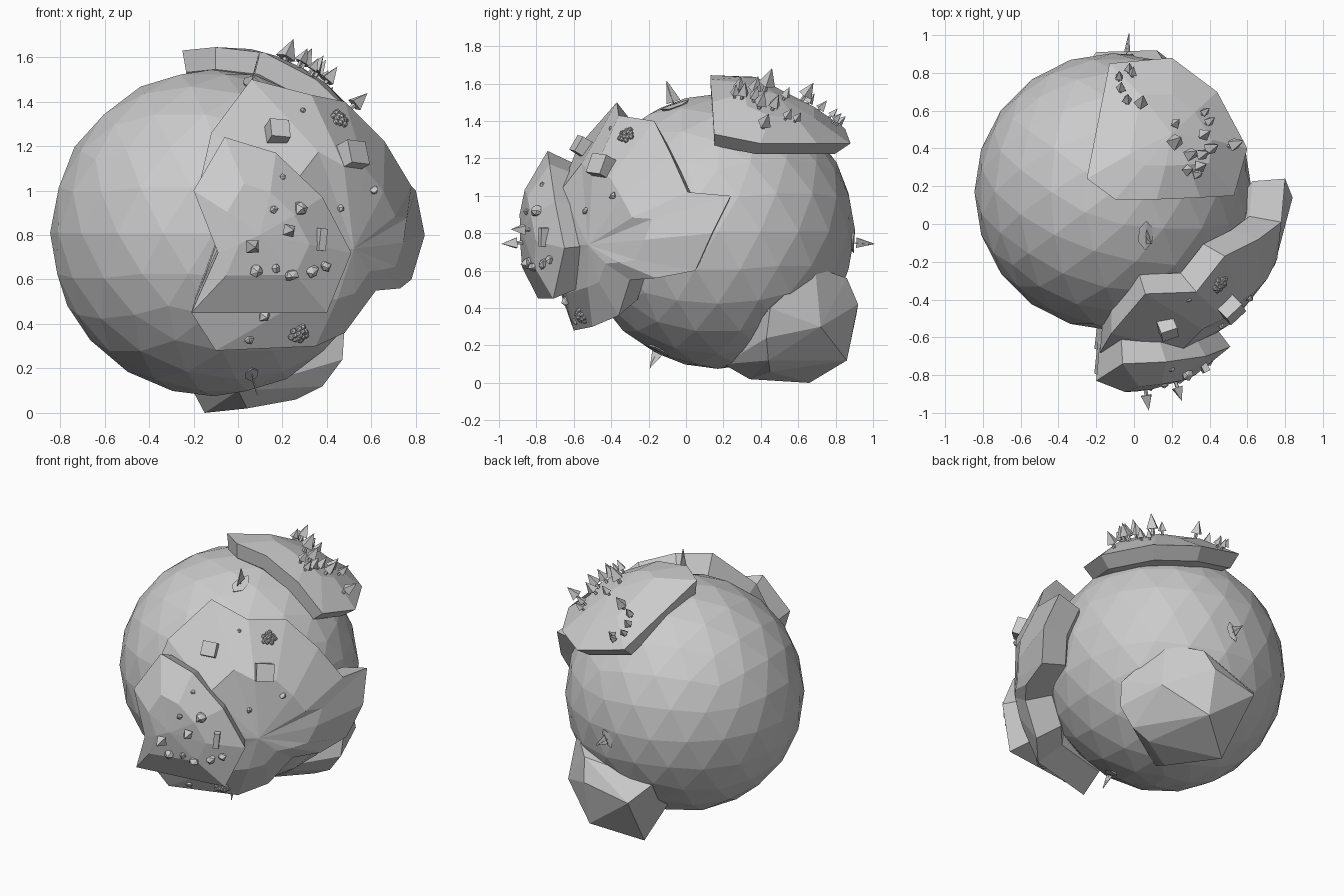
import bpy, bmesh, math, random
from mathutils import Vector, Matrix
from mathutils.bvhtree import BVHTree

if "Cube" in bpy.data.objects:
    bpy.data.objects.remove(bpy.data.objects["Cube"])

random.seed(4)
C = Vector((-0.11, 0.17, 0.81))   # globe centre
land_bvh = []


def finish(bm, name, land=False):
    bmesh.ops.recalc_face_normals(bm, faces=bm.faces)
    if land:
        land_bvh.append(BVHTree.FromBMesh(bm))
    me = bpy.data.meshes.new(name)
    bm.to_mesh(me)
    bm.free()
    ob = bpy.data.objects.new(name, me)
    bpy.context.collection.objects.link(ob)
    return ob


def slab(name, outline, radius, inner, centre):
    """Raised land plate: outline, half-way ring and centre, with walls sunk into the globe."""
    bm = bmesh.new()
    pts = [Vector(p) - C for p in outline]
    mid = (Vector(centre) - C).normalized() * radius
    rings = [[p * inner for p in pts], pts,
             [((p + mid) / 2).normalized() * radius for p in pts]]
    rings = [[bm.verts.new(C + p) for p in r] for r in rings]
    top = bm.verts.new(C + mid)
    low = bm.verts.new(C + mid * 0.6)
    n = len(pts)
    for i in range(n):
        j = (i + 1) % n
        bm.faces.new((rings[0][i], rings[0][j], rings[1][j], rings[1][i]))
        bm.faces.new((rings[1][i], rings[1][j], rings[2][j], rings[2][i]))
        bm.faces.new((rings[2][i], rings[2][j], top))
        bm.faces.new((rings[0][j], rings[0][i], low))
    finish(bm, name, True)


# Ocean globe
bm = bmesh.new()
bmesh.ops.create_icosphere(bm, subdivisions=3, radius=0.735, matrix=Matrix.Translation(C))
finish(bm, "ocean_globe", True)

# Land plates
slab("north_land", [(-.10, .13, 1.645), (-.25, .24, 1.63), (-.13, .85, 1.36),
                    (.20, .88, 1.28), (.44, .70, 1.28), (.60, .40, 1.28), (.53, .15, 1.33),
                    (.35, .14, 1.50), (.12, .13, 1.62)], 0.855, 0.88, (.2, .48, 1.55))
slab("front_land", [(.06, -.37, 1.50), (.33, -.36, 1.43), (.48, -.17, 1.40), (.66, -.08, 1.22),
                    (.78, .01, 1.02), (.80, .24, 1.0), (.84, .14, .80), (.78, .05, .60), (.73, -.16, .56),
                    (.62, -.30, .55), (.48, -.36, .36), (.35, -.50, .30), (-.10, -.60, .28),
                    (-.21, -.66, .45), (-.10, -.70, .75), (-.18, -.68, 1.0), (-.12, -.58, 1.26)],
     0.94, 0.81, (.5, -.5, .74))
slab("front_plateau", [(-.06, -.74, 1.24), (.17, -.73, 1.17), (.38, -.70, .97), (.51, -.65, .72),
                       (.40, -.71, .45), (-.21, -.79, .45), (-.09, -.87, .72), (-.20, -.83, 1.0)],
     1.065, 0.83, (.1, -.88, .8))

# Rocky southern land
bm = bmesh.new()
for p in [(.48, .45, .40), (.47, .43, .24), (.38, .44, .12), (.26, .45, .06), (.04, .34, .02),
          (-.15, .66, 0), (.12, .86, .12), (.12, .92, .42), (.16, .86, .56), (.33, .69, .62),
          (-.20, .91, .36), (-.31, .77, .48), (-.31, .60, .30), (.38, .72, .30), (0, .2, .1),
          (0, .4, .4)]:
    bm.verts.new(p)
bmesh.ops.convex_hull(bm, input=bm.verts)
finish(bm, "south_land", True)


def ground(view, a, b):
    """Land point seen from the front (x, z), the back (x, z) or the top (x, y)."""
    o, d = {"front": ((a, -3, b), (0, 1, 0)), "top": ((a, b, 3), (0, 0, -1)),
            "back": ((a, 3, b), (0, -1, 0))}[view]
    hits = [t.ray_cast(Vector(o), Vector(d)) for t in land_bvh]
    return min((h for h in hits if h[0]), key=lambda h: h[3])[0]


def frame(p, spin=0.0):
    """Matrix at p with local z pointing away from the globe."""
    q = (p - C).to_track_quat('Z', 'Y')
    return Matrix.Translation(p) @ q.to_matrix().to_4x4() @ Matrix.Rotation(spin, 4, 'Z')


def cone(bm, m, z0, h, r1, r2, n):
    bmesh.ops.create_cone(bm, cap_ends=True, segments=n, radius1=r1, radius2=r2, depth=h,
                          matrix=m @ Matrix.Translation((0, 0, z0 + h / 2)))


# Pine trees
def pine(p, s):
    bm = bmesh.new()
    m = frame(p, random.random() * 3)
    cone(bm, m, -.02, .02 + s * .35, s * .10, s * .10, 5)
    cone(bm, m, s * .3, s * .75, s * .36, 0, 4)
    finish(bm, "pine_tree")


for x, y, s in [(-.08, .76, .07), (-.03, .80, .07), (-.07, .70, .08), (-.04, .64, .08), (.03, .62, .11),
                (-.01, .78, .07), (.21, .52, .08), (.20, .42, .13), (.36, .58, .07), (.38, .53, .08),
                (.35, .46, .10), (.28, .36, .11), (.34, .36, .10), (.33, .30, .10), (.38, .39, .11),
                (.27, .28, .09), (.32, .26, .08), (.50, .41, .11)]:
    pine(ground("top", x, y), s)
pine(ground("front", .06, .75), .11)
pine(ground("front", .22, .82), .10)

# Rocks
for x, z, s in [(.08, .64, .030), (.17, .65, .022), (.24, .62, .030), (.33, .635, .032), (.39, .66, .027),
                (.16, .915, .020), (.28, .92, .034), (.20, 1.06, .015), (.61, 1.0, .022), (.46, .92, .020),
                (.29, 1.36, .014), (.12, .44, .030), (.05, .33, .022)]:
    bm = bmesh.new()
    m = frame(ground("front", x, z), random.random() * 3)
    bmesh.ops.create_icosphere(bm, subdivisions=1, radius=s, matrix=m)
    for v in bm.verts:
        v.co += Vector([random.uniform(-.2, .2) * s for _ in range(3)])
    finish(bm, "rock")

# Houses and the tall pillar
for name, x, z, size in [("house", .17, 1.25, (.09, .09, .13)), ("house", .50, 1.15, (.11, .11, .13)),
                         ("pillar", .37, .78, (.035, .10, .06))]:
    bm = bmesh.new()
    m = frame(ground("front", x, z), -.1)
    bmesh.ops.create_cube(bm, size=1, matrix=m @ Matrix.Diagonal((*size, 1)))
    finish(bm, name)

# Bushes made of small clumps
for x, z in [(.45, 1.32), (.27, .36)]:
    bm = bmesh.new()
    m = frame(ground("front", x, z))
    for i in range(14):
        a, r = i * 2.4, .011 * math.sqrt(i)
        bmesh.ops.create_icosphere(bm, subdivisions=1, radius=.016, matrix=m @ Matrix.Translation(
            (r * math.cos(a), r * math.sin(a), .022 - r * .4)))
    finish(bm, "bush")


# Sailing boats: pointed hull, mast and thin triangular sail
def boat(p, along, s):
    bm = bmesh.new()
    up = (p - C).normalized()
    y = (Vector(along) - up * up.dot(Vector(along))).normalized()
    x = y.cross(up)
    m = Matrix((x, y, up)).transposed().to_4x4()
    m.translation = p
    deck = [(0, -.55, .1), (.28, -.2, .06), (.25, .3, .06), (0, .6, .1), (-.25, .3, .06), (-.28, -.2, .06)]
    hull = [bm.verts.new(m @ (Vector(q) * s)) for q in deck + [(0, -.3, -.15), (0, .3, -.15)]]
    bmesh.ops.convex_hull(bm, input=hull)
    cone(bm, m, 0, s * .95, s * .025, s * .025, 4)
    sail = [[bm.verts.new(m @ (Vector((dx, yy, zz)) * s)) for yy, zz in ((-.25, .2), (.28, .2), (.03, 1.05))]
            for dx in (-.02, .02)]
    for f in sail:
        bm.faces.new(f)
    for i in range(3):
        j = (i + 1) % 3
        bm.faces.new((sail[0][i], sail[0][j], sail[1][j], sail[1][i]))
    finish(bm, "sail_boat")


boat(ground("top", .06, -.06), (0, 1, .2), .145)
boat(ground("front", .06, .18), (0, 1, -.6), .11)
boat(ground("back", -.04, .75), (.5, 0, 1), .115)
